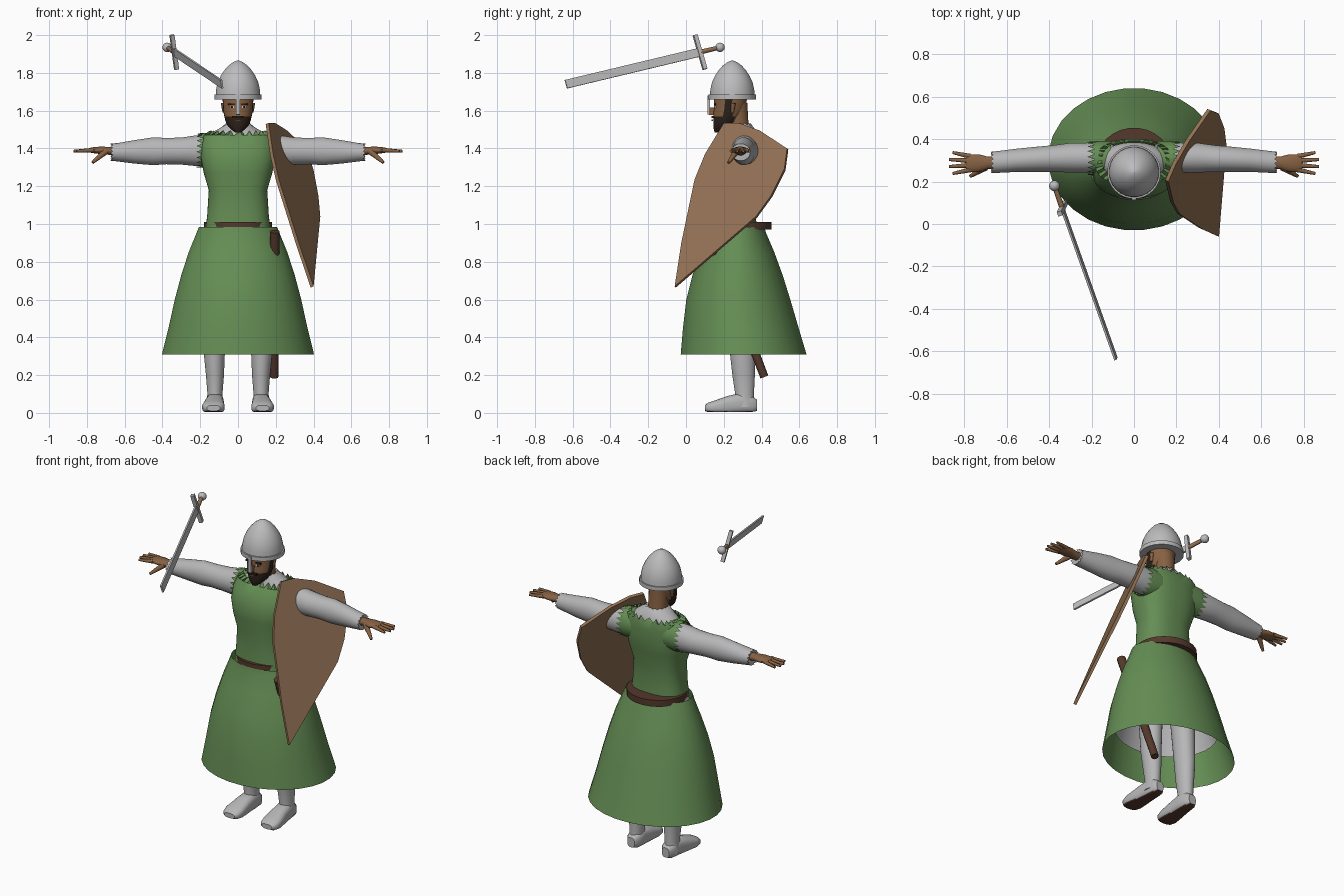
import bpy, bmesh
from math import sin, cos, pi, radians
from mathutils import Vector, Matrix

if "Cube" in bpy.data.objects:
    bpy.data.objects.remove(bpy.data.objects["Cube"])


def colour(name, r, g, b):
    m = bpy.data.materials.new(name)
    m.use_nodes = True
    m.diffuse_color = (r, g, b, 1)
    m.node_tree.nodes["Principled BSDF"].inputs["Base Color"].default_value = (r, g, b, 1)
    return m


mail = colour("mail grey", .47, .47, .48)
steel = colour("steel", .5, .5, .51)
cloth = colour("green cloth", .13, .27, .09)
skin = colour("skin", .24, .12, .055)
hair = colour("dark hair", .025, .015, .01)
leather = colour("dark leather", .09, .04, .025)
wood = colour("brown wood", .28, .16, .085)
white = colour("eye white", .6, .58, .55)


def finish(name, bm, mats, mirror=False, rule=None, angle=40):
    """Turn a bmesh into a named object; rule picks a material index per face."""
    bmesh.ops.recalc_face_normals(bm, faces=bm.faces)
    for f in bm.faces:
        f.smooth = True
        if rule:
            f.material_index = int(rule(f.calc_center_median(), f.normal))
    me = bpy.data.meshes.new(name)
    bm.to_mesh(me)
    bm.free()
    me.set_sharp_from_angle(angle=radians(angle))
    for m in mats:
        me.materials.append(m)
    ob = bpy.data.objects.new(name, me)
    bpy.context.collection.objects.link(ob)
    if mirror:
        ob.modifiers.new("mirror", 'MIRROR').use_mirror_merge = False
    return ob


def loft(name, axis, rows, *mats, n=28, square=1, zig=0, caps=True, floor=-9, **kw):
    """Skin elliptical rings along an axis; rows are (pos, u, v, ru, rv)."""
    shape = lambda t: abs(t) ** square * (1 if t > 0 else -1)
    bm = bmesh.new()
    rings = []
    for k, (w, u, v, ru, rv) in enumerate(rows):
        ring = []
        for i in range(n):
            a = 2 * pi * (i + .5) / n
            p, q = u + ru * shape(cos(a)), v + rv * shape(sin(a))
            h = w - (zig * (i % 2) if k == len(rows) - 1 else 0)
            x, y, z = {'x': (h, p, q), 'y': (p, h, q), 'z': (p, q, h)}[axis]
            ring.append(bm.verts.new((x, y, max(z, floor))))
        rings.append(ring)
    for a, b in zip(rings, rings[1:]):
        for i in range(n):
            j = (i + 1) % n
            bm.faces.new((a[i], a[j], b[j], b[i]))
    if caps:
        bm.faces.new(rings[0])
        bm.faces.new(rings[-1])
    return finish(name, bm, mats, **kw)


def rod(name, a, b, r1, r2, mat, **kw):
    a, b = Vector(a), Vector(b)
    bm = bmesh.new()
    spin = (b - a).to_track_quat('Z', 'Y').to_matrix().to_4x4()
    bmesh.ops.create_cone(bm, cap_ends=True, segments=12, radius1=r1, radius2=r2,
                          depth=(b - a).length, matrix=Matrix.Translation((a + b) / 2) @ spin)
    return finish(name, bm, [mat], **kw)


def box(name, centre, size, mat, frame=Matrix(), **kw):
    bm = bmesh.new()
    bmesh.ops.create_cube(bm, matrix=frame @ Matrix.Translation(centre)
                          @ Matrix.Diagonal((*size, 1)))
    return finish(name, bm, [mat], **kw)


# Legs and feet with leather soles
loft("legs", 'z', [(.03, .125, .31, .045, .055), (.1, .122, .31, .04, .05),
                   (.2, .122, .305, .048, .06), (.3, .125, .3, .055, .066),
                   (.55, .12, .29, .065, .075), (.9, .09, .27, .085, .1)], mail, mirror=True)
loft("feet", 'y', [(.375, .12, .04, .025, .03), (.35, .12, .045, .042, .045),
                   (.29, .122, .05, .047, .055), (.22, .126, .04, .052, .05),
                   (.15, .13, .03, .06, .035), (.115, .13, .027, .052, .026),
                   (.1, .13, .025, .035, .015)], mail, leather, square=.75, floor=.005,
     mirror=True, rule=lambda c, nrm: nrm.z < -.7)

# Mail skirt under the cloth skirt
loft("mail_skirt", 'z', [(.48, 0, .285, .31, .27), (.75, 0, .275, .26, .2),
                         (.93, 0, .265, .2, .14), (.99, 0, .265, .17, .135)], mail, caps=False)
loft("cloth_skirt", 'z', [(.31, 0, .305, .405, .335), (.45, 0, .29, .37, .308),
                          (.6, 0, .277, .337, .277), (.73, 0, .273, .302, .24),
                          (.85, 0, .272, .263, .197), (.95, 0, .268, .222, .158),
                          (.985, 0, .265, .208, .15)], cloth, caps=False)
loft("belt", 'z', [(.97, 0, .285, .18, .168), (1.01, 0, .285, .18, .168)], leather)

# Torso: green tunic over a mail collar
loft("tunic", 'z', [(.97, 0, .255, .172, .12), (1.05, 0, .255, .163, .115),
                    (1.18, 0, .255, .155, .115), (1.27, 0, .258, .182, .132),
                    (1.35, 0, .262, .197, .138), (1.42, 0, .275, .195, .125),
                    (1.47, 0, .29, .182, .105), (1.495, 0, .3, .15, .088)],
     cloth, square=.8, zig=.03, caps=False, n=48)
loft("mail_collar", 'z', [(1.38, 0, .275, .165, .1), (1.45, 0, .29, .168, .095),
                          (1.49, 0, .295, .125, .08), (1.515, 0, .285, .085, .07),
                          (1.535, 0, .28, .062, .062)], mail, zig=.01)
loft("tunic_armholes", 'x', [(.11, .305, 1.39, .085, .09), (.17, .308, 1.39, .083, .092),
                             (.22, .31, 1.39, .078, .09)], cloth, zig=.035, mirror=True,
     caps=False, n=36)

# Arms and hands
loft("sleeves", 'x', [(.1, .31, 1.39, .07, .08), (.22, .312, 1.388, .071, .082),
                      (.3, .312, 1.386, .07, .072), (.38, .308, 1.386, .063, .07),
                      (.45, .305, 1.385, .06, .074), (.55, .3, 1.382, .055, .062),
                      (.63, .293, 1.38, .052, .05), (.675, .29, 1.38, .05, .045)],
     mail, zig=.012, mirror=True)
loft("palms", 'x', [(.64, .29, 1.385, .028, .025), (.69, .288, 1.388, .03, .021),
                    (.73, .287, 1.39, .042, .02), (.775, .287, 1.391, .042, .015),
                    (.79, .287, 1.391, .036, .01)], skin, mirror=True, n=16)
for i, finger in enumerate(("index", "middle", "ring", "little")):
    off = i - 1.5
    rod(finger + "_fingers", (.77, .287 + off * .021, 1.391),
        (.872 - .008 * off * off, .287 + off * .033, 1.386), .012, .007, skin, mirror=True)
rod("thumbs", (.7, .268, 1.385), (.77, .225, 1.325), .018, .008, skin, mirror=True)

# Neck and bearded head
loft("neck", 'z', [(1.46, 0, .285, .06, .06), (1.55, 0, .272, .056, .058),
                   (1.64, 0, .265, .06, .06)], skin)
loft("head", 'z', [(1.485, 0, .168, .016, .016), (1.5, 0, .185, .036, .038),
                   (1.52, 0, .202, .055, .058), (1.545, 0, .213, .067, .068),
                   (1.57, 0, .22, .073, .076), (1.59, 0, .226, .077, .081),
                   (1.615, 0, .232, .079, .084), (1.64, 0, .234, .081, .086),
                   (1.68, 0, .238, .082, .088)], skin, hair,
     rule=lambda c, nrm: c.y < .255 and (c.z < 1.56 or c.y > .205))
box("moustache", (0, .142, 1.566), (.062, .014, .012), hair)
box("lips", (0, .14, 1.55), (.03, .008, .007), skin)
box("nose", (0, .138, 1.597), (.02, .03, .038), skin)
box("eyes", (.032, .155, 1.619), (.022, .008, .01), white, mirror=True)
box("pupils", (.032, .151, 1.619), (.009, .006, .01), hair, mirror=True)
box("eyebrows", (.034, .153, 1.634), (.036, .012, .009), hair, mirror=True)
rod("ears", (.074, .245, 1.59), (.077, .25, 1.64), .008, .014, skin, mirror=True)

# Pointed helmet with rim and nose guard
dome = [(1.67, .119), (1.71, .117), (1.75, .108), (1.785, .092),
        (1.815, .072), (1.84, .049), (1.857, .025), (1.866, .003)]
loft("helmet", 'z', [(z, 0, .245, r, r) for z, r in dome], steel)
loft("helmet_rim", 'z', [(z, 0, .245, .126, .126) for z in (1.66, 1.685)], steel)
box("nose_guard", (0, .12, 1.63), (.02, .012, .1), steel)

# Flat kite shield: outline in y and z, leaning on a tilted plane
outline = [(.2, 1.535), (.28, 1.535), (.39, 1.495), (.535, 1.4), (.52, 1.29), (.45, 1.15),
           (.37, 1.04), (-.06, .67), (-.025, .9), (.045, 1.235), (.1, 1.37)]
normal = Vector((.309, -.133, .125))
bm = bmesh.new()
front = bm.faces.new([bm.verts.new(((.2154 + .133 * y - .125 * z) / normal.x, y, z))
                      for y, z in outline])
back = bmesh.ops.extrude_face_region(bm, geom=[front], use_keep_orig=True)["geom"]
bmesh.ops.translate(bm, vec=normal.normalized() * -.018,
                    verts=[v for v in back if isinstance(v, bmesh.types.BMVert)])
finish("shield", bm, [wood])

# Sword built along its own axis, pommel at the origin
pommel, tip = Vector((-.375, .18, 1.935)), Vector((-.085, -.635, 1.74))
along = (tip - pommel).normalized()
across = Vector((.025, .05, -.18)).normalized()
side = across.cross(along).normalized()
across = along.cross(side)
frame = Matrix.Translation(pommel) @ Matrix((along, side, across)).transposed().to_4x4()
length = (tip - pommel).length
box("sword_blade", ((length + .11) / 2, 0, 0), (length - .11, .01, .046), steel, frame)
box("sword_guard", (.115, 0, 0), (.022, .022, .19), steel, frame)
rod("sword_grip", pommel, frame @ Vector((.11, 0, 0)), .011, .013, wood)
bm = bmesh.new()
bmesh.ops.create_uvsphere(bm, u_segments=16, v_segments=10, radius=.025,
                          matrix=Matrix.Translation(pommel))
finish("sword_pommel", bm, [steel])

# Scabbard hanging through the skirt
rod("scabbard", (.192, .415, .19), (.195, .12, .96), .022, .026, leather)
